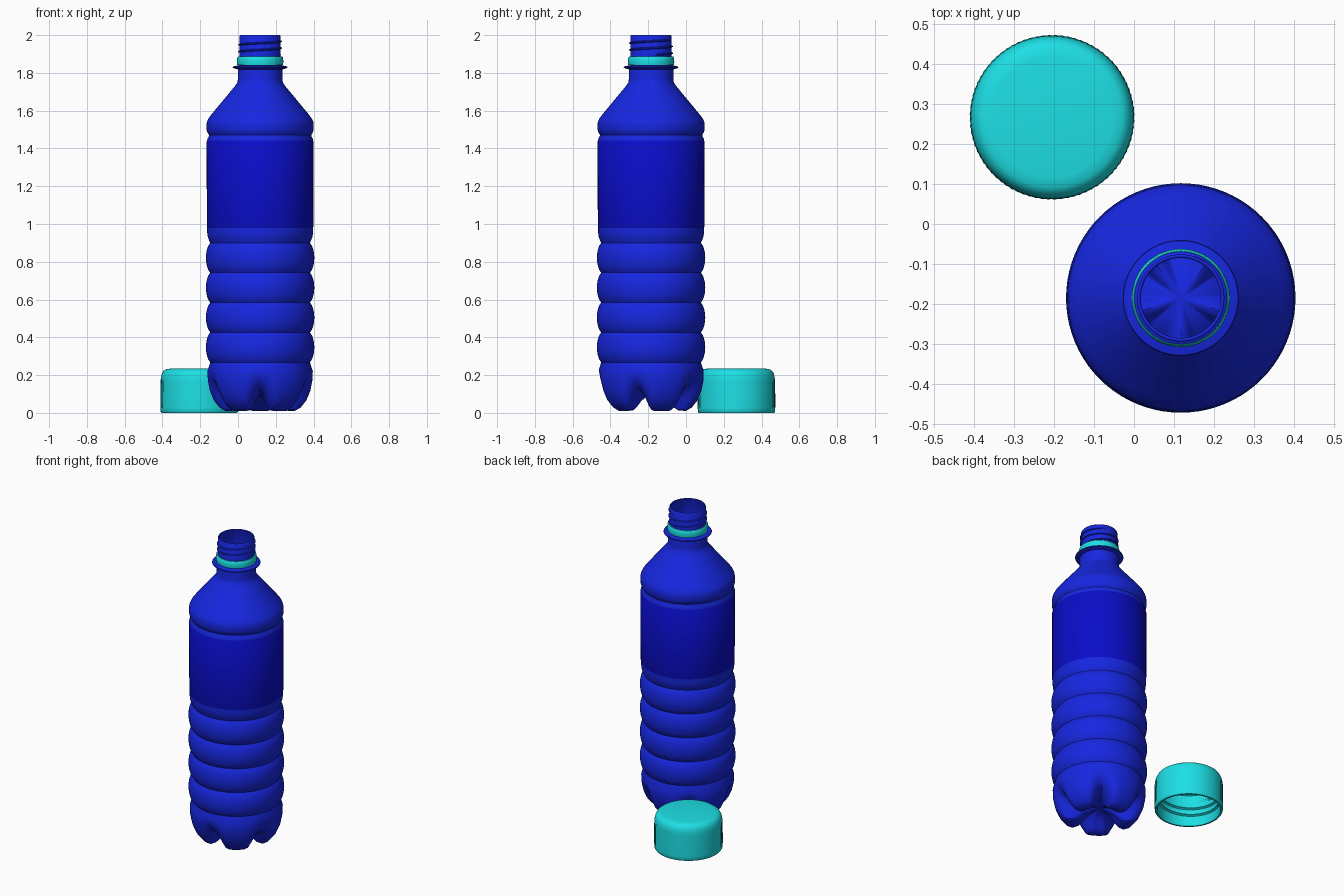
import bpy, bmesh, math

if "Cube" in bpy.data.objects:
    bpy.data.objects.remove(bpy.data.objects["Cube"])

BX, BY = 0.117, -0.185      # bottle axis
CX, CY = -0.205, 0.267      # cap axis


def material(name, rgb):
    m = bpy.data.materials.new(name)
    m.diffuse_color = (*rgb, 1)
    m.use_nodes = True
    m.node_tree.nodes["Principled BSDF"].inputs["Base Color"].default_value = m.diffuse_color
    return m


BLUE = material("bottle_blue", (0.008, 0.02, 0.75))
DARK = material("label_blue", (0.003, 0.004, 0.58))
CYAN = material("cap_cyan", (0.012, 0.74, 0.78))


def finish(name, bm, loc, mat, angle=35):
    bmesh.ops.remove_doubles(bm, verts=bm.verts, dist=1e-5)
    me = bpy.data.meshes.new(name)
    bm.to_mesh(me)
    bm.free()
    ob = bpy.data.objects.new(name, me)
    ob.location = (*loc, 0)
    me.materials.append(mat)
    bpy.context.collection.objects.link(ob)
    bpy.ops.object.select_all(action='DESELECT')
    ob.select_set(True)
    bpy.context.view_layer.objects.active = ob
    bpy.ops.object.shade_smooth_by_angle(angle=math.radians(angle))
    return ob


def lathe(name, rows, loc, mat, segs=80, shape=None, closed=False):
    """Revolve (r, z) rows; shape(i, k) may replace the point of row i at step k."""
    bm = bmesh.new()
    rings = []
    for i, p in enumerate(rows):
        ring = []
        for k in range(segs):
            r, z = shape(i, k) if shape else p
            a = -math.pi / 2 + 2 * math.pi * k / segs
            ring.append(bm.verts.new((r * math.cos(a), r * math.sin(a), z)))
        rings.append(ring)
    if closed:
        rings.append(rings[0])
    for lo, hi in zip(rings, rings[1:]):
        for k in range(segs):
            n = (k + 1) % segs
            bm.faces.new((lo[k], lo[n], hi[n], hi[k]))
    return finish(name, bm, loc, mat)


def thread(name, r, depth, z0, pitch, turns, half, loc, mat):
    """Helical ridge; negative depth points inwards."""
    bm = bmesh.new()
    n = int(turns * 60)
    prev = None
    for s in range(n + 1):
        a = 2 * math.pi * turns * s / n
        d = depth * min(1, s / 8 + 0.1, (n - s) / 8 + 0.1)
        z = z0 + pitch * turns * s / n
        back = -math.copysign(0.003, depth)
        sec = [bm.verts.new((q * math.cos(a), q * math.sin(a), z + h)) for q, h in
               ((r + back, -half), (r + d, -half * 0.3), (r + d, half * 0.3), (r + back, half))]
        if prev:
            for j in range(4):
                bm.faces.new((prev[j], prev[(j + 1) % 4], sec[(j + 1) % 4], sec[j]))
        else:
            bm.faces.new(sec)
        prev = sec
    bm.faces.new(prev)
    bmesh.ops.recalc_face_normals(bm, faces=bm.faces)
    return finish(name, bm, loc, mat, 50)


# Bottle base: five feet blended with five valleys
foot = [(0, .09), (.05, .082), (.09, .06), (.125, .028), (.15, .012), (.185, .011),
        (.215, .028), (.245, .065), (.266, .115), (.277, .17), (.279, .22)]
valley = [(0, .09), (.05, .092), (.09, .095), (.125, .10), (.155, .107), (.185, .116),
          (.212, .128), (.235, .145), (.256, .168), (.270, .195), (.277, .225)]

# Bottle wall: ribs, label panel, shoulder, neck
wall = []
step, ribs, bottom = 0.158, 4, 0.268
for i in range(ribs * 10 + 1):
    bulge = abs(math.sin(math.pi * i / 10)) ** 0.65
    wall.append((.264 + .023 * bulge, bottom + step * i / 10))
wall += [(.271, .915), (.278, .935), (.2805, .96), (.2805, 1.44), (.279, 1.452), (.272, 1.463),
         (.271, 1.472), (.279, 1.485), (.283, 1.498), (.284, 1.52), (.282, 1.54), (.274, 1.558),
         (.256, 1.582), (.135, 1.728), (.121, 1.748), (.118, 1.765), (.118, 1.82),
         (.114, 1.85), (.109, 1.89), (.109, 1.995), (.106, 2.0)]


def body_point(i, k):
    if i >= len(foot):
        return wall[i - len(foot)]
    off = abs((k % 16 + 8) % 16 - 8) * 4.5        # degrees from nearest valley
    t = min(1, max(0, (off - 1) / 20))
    w = t * t * (3 - 2 * t)
    (fr, fz), (vr, vz) = foot[i], valley[i]
    return vr + (fr - vr) * w, vz + (fz - vz) * w


body = lathe("bottle_body", foot + wall, (BX, BY), BLUE, shape=body_point)
shell = body.modifiers.new("wall_thickness", 'SOLIDIFY')
shell.thickness = 0.007
shell.offset = -1

# Label sleeve around the smooth panel
lathe("label_sleeve", [(.279, .975), (.282, .985), (.283, 1.437), (.279, 1.443)], (BX, BY), DARK)

# Neck flange, tamper ring and screw thread
lathe("neck_flange", [(.112, 1.818), (.125, 1.820), (.143, 1.826), (.145, 1.830),
                      (.143, 1.834), (.125, 1.838), (.112, 1.840)], (BX, BY), BLUE)
lathe("tamper_ring", [(.115, 1.842), (.121, 1.843), (.123, 1.855), (.1225, 1.870),
                      (.120, 1.883), (.117, 1.886), (.110, 1.886), (.110, 1.842)],
      (BX, BY), CYAN, closed=True)
thread("neck_thread", .109, .007, 1.895, .036, 2.2, .007, (BX, BY), BLUE)

# Cap: hollow shell with a finely ridged skirt
cap = [(0, .215), (.165, .215), (.182, .205), (.186, .19), (.186, .012), (.190, 0), (.200, 0),
       (.204, .006), (.205, .025), (.205, .03), (.204, .165), (.203, .185), (.199, .205),
       (.190, .222), (.176, .231), (.150, .235), (0, .236)]


def cap_point(i, k):
    r, z = cap[i]
    return (r + (.0012 if k % 2 else -.0012), z) if 9 <= i <= 10 else (r, z)


lathe("cap_shell", cap, (CX, CY), CYAN, segs=160, shape=cap_point)
thread("cap_thread", .186, -.010, .045, .045, 2.6, .010, (CX, CY), CYAN)
